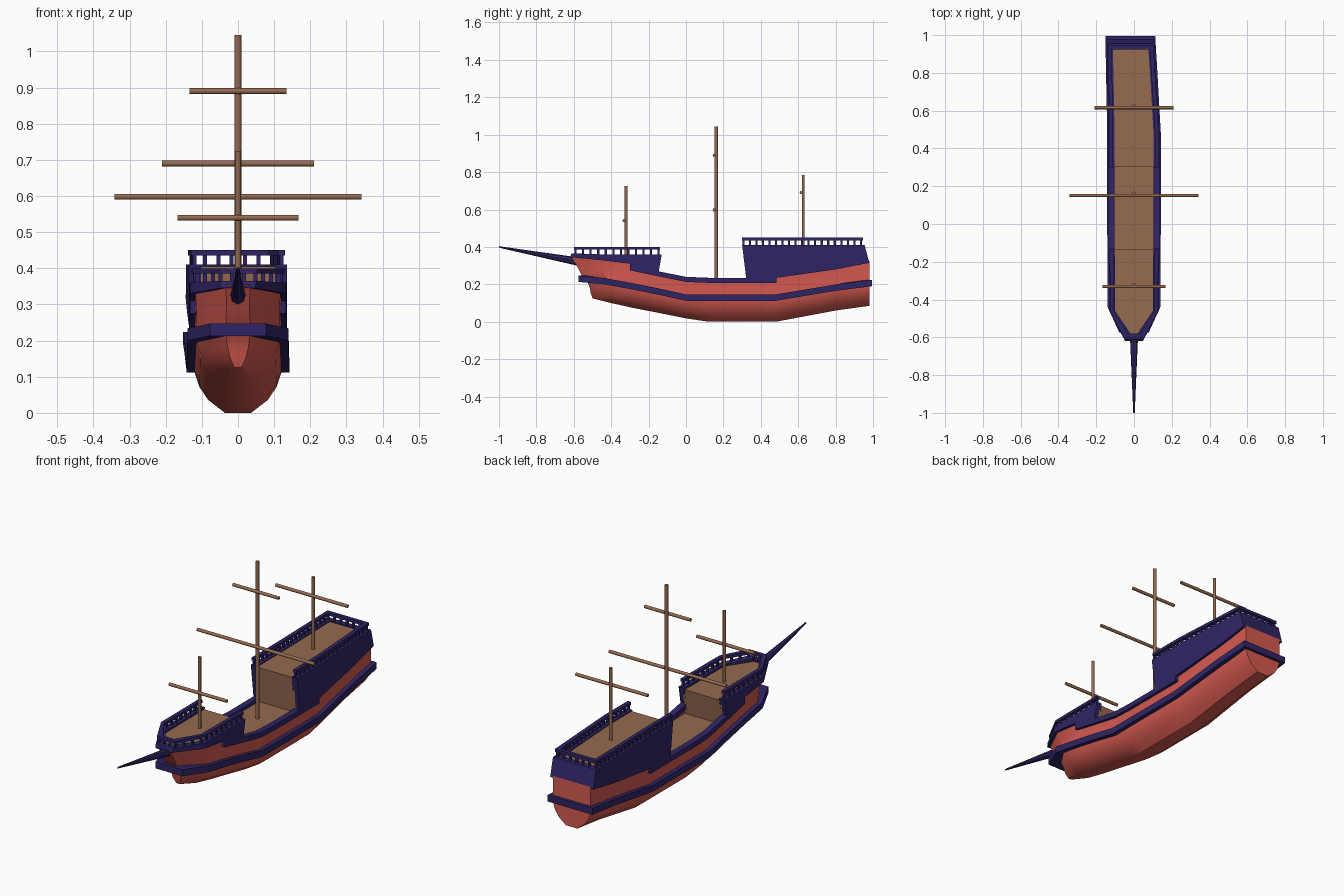
import bpy, bmesh, math
from mathutils import Vector

if "Cube" in bpy.data.objects:
    bpy.data.objects.remove(bpy.data.objects["Cube"])


def material(name, rgb):
    m = bpy.data.materials.new(name)
    m.diffuse_color = (*rgb, 1)
    m.use_nodes = True
    m.node_tree.nodes["Principled BSDF"].inputs["Base Color"].default_value = m.diffuse_color
    return m


RED = material("red_paint", (0.66, 0.10, 0.08))
BLUE = material("blue_paint", (0.028, 0.018, 0.13))
WOOD = material("wood", (0.30, 0.145, 0.08))


def finish(name, bm, mat, smooth=None):
    bmesh.ops.remove_doubles(bm, verts=bm.verts, dist=1e-5)
    bmesh.ops.recalc_face_normals(bm, faces=bm.faces)
    me = bpy.data.meshes.new(name)
    bm.to_mesh(me)
    bm.free()
    me.materials.append(mat)
    if smooth:
        me.polygons.foreach_set("use_smooth", [True] * len(me.polygons))
        me.set_sharp_from_angle(angle=math.radians(smooth))
    ob = bpy.data.objects.new(name, me)
    bpy.context.collection.objects.link(ob)
    return ob


def sweep(name, rings, mat, closed=False, caps=False, smooth=None):
    """Skin a list of closed rings."""
    bm = bmesh.new()
    vs = [[bm.verts.new(p) for p in r] for r in rings]
    n = len(vs[0])
    for i in range(len(vs) - (0 if closed else 1)):
        a, b = vs[i], vs[(i + 1) % len(vs)]
        for k in range(n):
            bm.faces.new((a[k], a[(k + 1) % n], b[(k + 1) % n], b[k]))
    if caps:
        bm.faces.new(vs[0])
        bm.faces.new(vs[-1])
    return finish(name, bm, mat, smooth)


def lerp_table(pts, y):
    if y <= pts[0][0]:
        return pts[0][1]
    for (a, u), (b, v) in zip(pts, pts[1:]):
        if y <= b:
            return u + (v - u) * (y - a) / (b - a)
    return pts[-1][1]


def half(y):      # plan half-width
    return lerp_table([(-0.62, 0.045), (-0.46, 0.13), (0, 0.133), (0.5, 0.133), (1, 0.123)], y)


def mid(y):       # centreline drifts slightly towards the stern
    return lerp_table([(0.5, 0), (1, -0.02)], y)


def band_ring(st, side, out, inn):
    yb, zb, yt, zt = st
    t = out - inn
    dy = t if yb < -0.55 else (-t if yb > 0.9 else 0)

    def p(y, z, off, d):
        return Vector((mid(y) + side * (half(y) + off), y + d, z))
    return [p(yb, zb, out, 0), p(yt, zt, out, 0), p(yt, zt, inn, dy), p(yb, zb, inn, dy)]


def band(name, sts, out, inn, mode, mat=BLUE):
    """Strip around the ship: whole loop, or open at the aft / fore end."""
    s = [band_ring(st, 1, out, inn) for st in sts]
    p = [band_ring(st, -1, out, inn) for st in sts]
    rings = p[::-1] + s if mode == "bow" else s + p[::-1]
    return sweep(name, rings, mat, closed=mode == "loop", caps=mode != "loop")


# Hull: level rings from keel to sheer; stations are (y, keel z, wale z, sheer z)
stations = [(-0.62, .125, .23, .355), (-0.46, .10, .215, .335), (-0.30, .075, .19, .312),
            (-0.15, .048, .16, .25), (0, .018, .13, .23), (0.12, 0, .127, .228),
            (0.48, 0, .127, .238), (0.8, .06, .185, .285), (0.98, .085, .205, .325)]
# (width factor, height: 0 keel, 1 wale, 2 sheer, rake at the bow)
levels = [(0, 0, .12), (.3, 0, .12), (.68, .28, .11), (.88, .56, .105), (1, .9, .09),
          (1, 1.1, .065), (.97, 1.5, .04), (1, 2, 0)]
hull_rings = []
for w, t, rake in levels:
    sides = []
    for i, (y, zk, zw, zs) in enumerate(stations):
        z = zk + (zw - zk) * t if t <= 1 else zw + (zs - zw) * (t - 1)
        yy = y + rake * (1, 0.5, 0.1)[i] if i < 3 else y
        sides.append((mid(y), w * (half(y) - 0.012), yy, z))
    hull_rings.append([Vector((c + h, y, z)) for c, h, y, z in sides] +
                      [Vector((c - h, y, z)) for c, h, y, z in sides[::-1]])
sweep("hull", hull_rings, RED, smooth=35)

# Wale belt around the hull
wale = [(-.575, .213), (-.44, .20), (-.30, .175), (-.15, .145), (0, .112), (.48, .112),
        (.8, .165), (.995, .19)]
band("wale", [(y, z, y, z + .034) for y, z in wale], 0.009, -0.035, "loop")

# Stepped bulwark: (y bottom, z bottom, y top, z top)
bulwark = [(-.62, .345, -.612, .365), (-.46, .33, -.46, .36), (-.30, .31, -.30, .36),
           (-.30, .275, -.30, .36), (-.15, .243, -.13, .36), (-.15, .243, -.15, .27),
           (0, .213, 0, .24), (.12, .208, .12, .235), (.325, .208, .325, .235),
           (.325, .208, .30, .41), (.485, .208, .485, .41), (.485, .235, .485, .41),
           (.8, .28, .8, .41), (.98, .315, .955, .41)]
band("bulwark", bulwark, 0.002, -0.03, "loop")

# Stepped deck with its two bulkheads
bm = bmesh.new()
prev = None
for y, z in [(-.595, .35), (-.46, .35), (-.135, .35), (-.15, .217), (.32, .217), (.305, .405),
             (.5, .405), (.95, .405)]:
    h = half(y) - 0.02
    cur = [bm.verts.new((mid(y) + s * h, y, z)) for s in (-1, 1)]
    if prev:
        bm.faces.new((prev[0], prev[1], cur[1], cur[0]))
    prev = cur
finish("deck", bm, WOOD)


# Handrails and balusters
def rail(name, ys, z, mode):
    band(name + "_handrail", [(y, z, y, z + .015) for y in ys], -0.003, -0.023, mode)


rail("forecastle", (-.60, -.46, -.14), .385, "bow")
rail("quarterdeck", (.30, .5, .945), .435, "stern")


def balusters(name, y0, y1, count, z, y_cross, n_cross):
    spots = []
    for i in range(count):
        y = y0 + (y1 - y0) * i / (count - 1)
        spots += [(mid(y) + s * (half(y) - 0.013), y) for s in (-1, 1)]
    w = half(y_cross) - 0.013
    for i in range(1, n_cross):
        spots.append((mid(y_cross) - w + 2 * w * i / n_cross, y_cross))
    bm = bmesh.new()
    for x, y in spots:
        v = bmesh.ops.create_cube(bm, size=1)["verts"]
        bmesh.ops.scale(bm, vec=(.011, .011, .04), verts=v)
        bmesh.ops.translate(bm, vec=(x, y, z), verts=v)
    finish(name, bm, BLUE)


balusters("forecastle_balusters", -.59, -.147, 12, .373, -.59, 3)
balusters("quarterdeck_balusters", .307, .935, 19, .423, .935, 6)


# Spars
def spar(name, a, b, r0, r1, mat=WOOD, sides=10):
    a, b = Vector(a), Vector(b)
    q = (b - a).to_track_quat("Z", "Y")
    rings = []
    for c, r in ((a, r0), (b, r1)):
        rings.append([c + q @ Vector((r * math.cos(2 * math.pi * k / sides),
                                      r * math.sin(2 * math.pi * k / sides), 0))
                      for k in range(sides)])
    sweep(name, rings, mat, caps=True, smooth=40)


for name, y, z0, z1, r, yards in [
        ("fore", -.32, .34, .725, .008, [(.54, .168)]),
        ("main", .162, .20, 1.045, .0095, [(.598, .342), (.89, .134)]),
        ("mizzen", .627, .395, .785, .008, [(.69, .21)])]:
    spar(name + "_mast", (0, y, z0), (0, y, z1), r, r)
    for i, (z, h) in enumerate(yards):
        spar(f"{name}_yard_{i + 1}", (-h, y - .011, z), (h, y - .011, z), .0085, .0085)
spar("bowsprit", (0, -.58, .322), (0, -1, .40), .022, .004, BLUE, 8)
